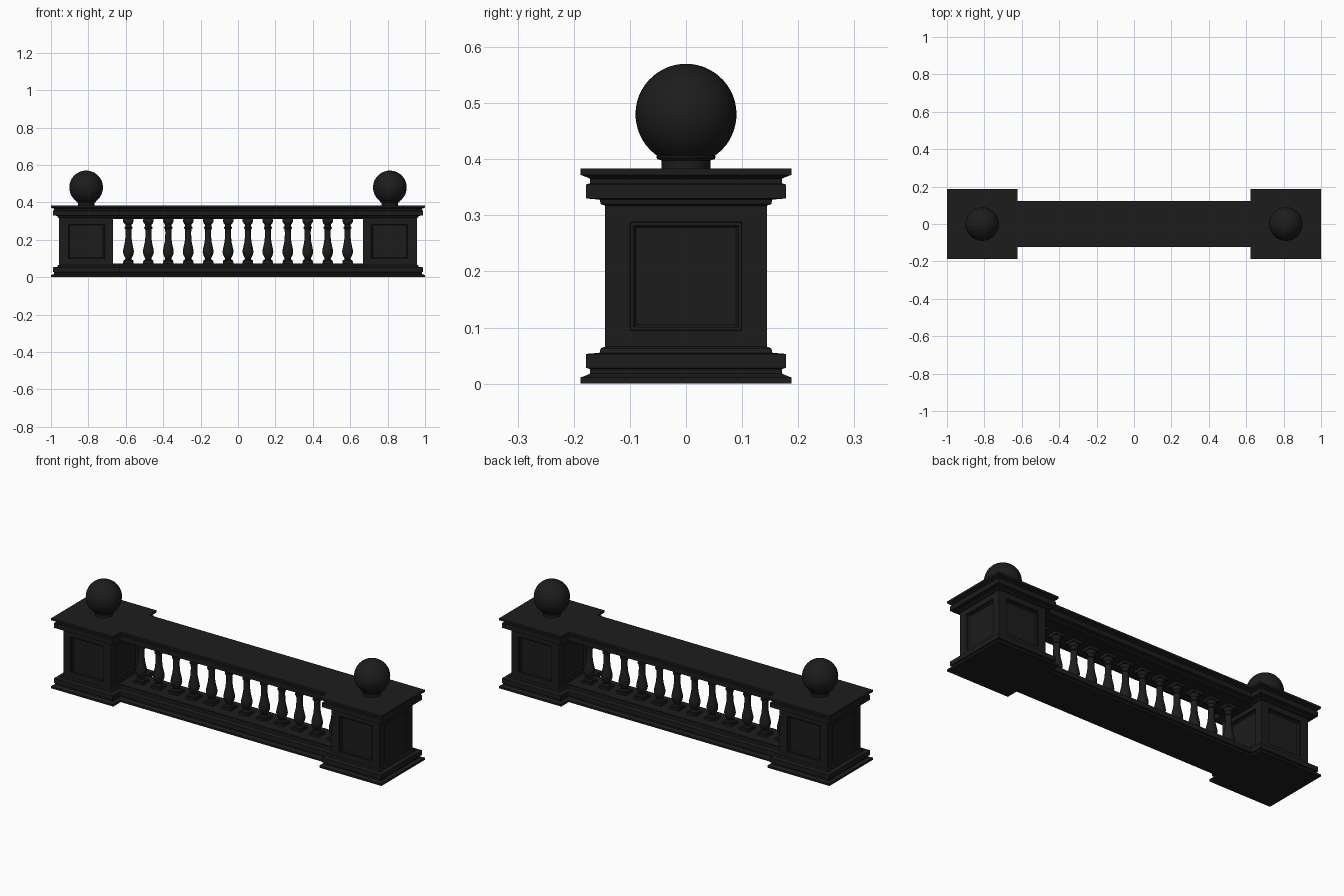
import bpy, bmesh, math
from mathutils import Vector

if "Cube" in bpy.data.objects:
    bpy.data.objects.remove(bpy.data.objects["Cube"])

mat = bpy.data.materials.new("dark_stone")
mat.diffuse_color = (0.012, 0.012, 0.012, 1)
mat.use_nodes = True
mat.node_tree.nodes["Principled BSDF"].inputs["Base Color"].default_value = mat.diffuse_color

H = 0.383          # height of the cap surface
PX = 0.812         # pedestal centre
# base moulding as (half width, z); the cornice is the same profile upside down
BASE = [(.188, 0), (.188, .011), (.177, .015), (.171, .018), (.171, .026), (.178, .028),
        (.178, .053), (.154, .055), (.152, .063), (.144, .066)]
CORNICE = [(r, H - z) for r, z in reversed(BASE)]


def finish(name, bm, loc=(0, 0, 0), smooth=False):
    bmesh.ops.recalc_face_normals(bm, faces=bm.faces)
    me = bpy.data.meshes.new(name)
    bm.to_mesh(me)
    bm.free()
    me.materials.append(mat)
    ob = bpy.data.objects.new(name, me)
    ob.location = loc
    bpy.context.collection.objects.link(ob)
    if smooth:
        bpy.context.view_layer.objects.active = ob
        ob.select_set(True)
        bpy.ops.object.shade_smooth_by_angle(angle=math.radians(40))
        ob.select_set(False)
    return ob


def loft(bm, profile, n, square=False):
    """Stack rings of n corners following (radius, z); returns side faces per level."""
    k = math.sqrt(2) if square else 1
    off = math.pi / 4 if square else 0
    rings = [[bm.verts.new((r * k * math.cos(off + 2 * math.pi * i / n),
                            r * k * math.sin(off + 2 * math.pi * i / n), z)) for i in range(n)]
             for r, z in profile]
    levels = [[bm.faces.new((a[i], a[(i + 1) % n], b[(i + 1) % n], b[i])) for i in range(n)]
              for a, b in zip(rings, rings[1:])]
    bm.faces.new(rings[0][::-1])
    bm.faces.new(rings[-1])
    return levels


def pedestal(name, x):
    bm = bmesh.new()
    body = loft(bm, BASE + CORNICE, 4, True)[len(BASE) - 1]
    bm.normal_update()
    # recessed stepped panel on each side
    bmesh.ops.inset_individual(bm, faces=body, thickness=.03)
    for f in body:
        for v in f.verts:
            c, nrm = f.calc_center_median(), f.normal
            side = abs(nrm.x) > .5
            if side:
                v.co.y = math.copysign(.1, v.co.y)
            else:
                v.co.x = math.copysign(.1, v.co.x)
            v.co.z = H / 2 + math.copysign(.097, v.co.z - H / 2)
    for t, d in ((.002, -.007), (.007, 0), (.006, -.007)):
        bm.normal_update()
        bmesh.ops.inset_individual(bm, faces=body, thickness=t, depth=d)
    finish(name, bm, (x, 0, 0))


def rail(name, half):
    bm = bmesh.new()
    pts = [(-y, z) for y, z in half] + [(y, z) for y, z in reversed(half)]
    f = bm.faces.new([bm.verts.new((-.668, y, z)) for y, z in pts])
    ext = bmesh.ops.extrude_face_region(bm, geom=[f], use_keep_orig=True)
    for v in ext["geom"]:
        if isinstance(v, bmesh.types.BMVert):
            v.co.x = .668
    finish(name, bm)


# pedestals with ball finials
for side, s in (("left", -1), ("right", 1)):
    pedestal(side + "_pedestal", s * PX)
    bm = bmesh.new()
    a0 = math.asin(.048 / .09)
    ball = [(.09 * math.sin(a), .48 - .09 * math.cos(a))
            for a in [a0 + (math.pi - .02 - a0) * i / 22 for i in range(23)]]
    loft(bm, [(.044, H - .002), (.044, .398), (.051, .4), (.053, .404), (.051, .408)] + ball, 40)
    finish(side + "_ball_finial", bm, (s * PX, 0, 0), True)

# rails share the pedestal mouldings, narrower
rail("bottom_rail", [(r - .065, z) for r, z in BASE] + [(.079, .072)])
rail("top_rail", [(.079, .311)] + [(r - .065, z) for r, z in CORNICE])

# row of turned balusters with square blocks
TURN = [(.026, .084), (.026, .090), (.018, .094), (.016, .100), (.020, .108), (.026, .120),
        (.029, .134), (.028, .147), (.024, .165), (.019, .188), (.0165, .212), (.016, .240),
        (.017, .258), (.022, .261), (.022, .268), (.017, .271), (.017, .281), (.025, .290), (.026, .298)]
for i in range(12):
    bm = bmesh.new()
    loft(bm, TURN, 20)
    for z0, z1 in ((.070, .085), (.296, .313)):
        loft(bm, [(.028, z0), (.028, z1)], 4, True)
    finish(f"baluster_{i + 1}", bm, ((i - 5.5) * .1065, 0, 0), True)
